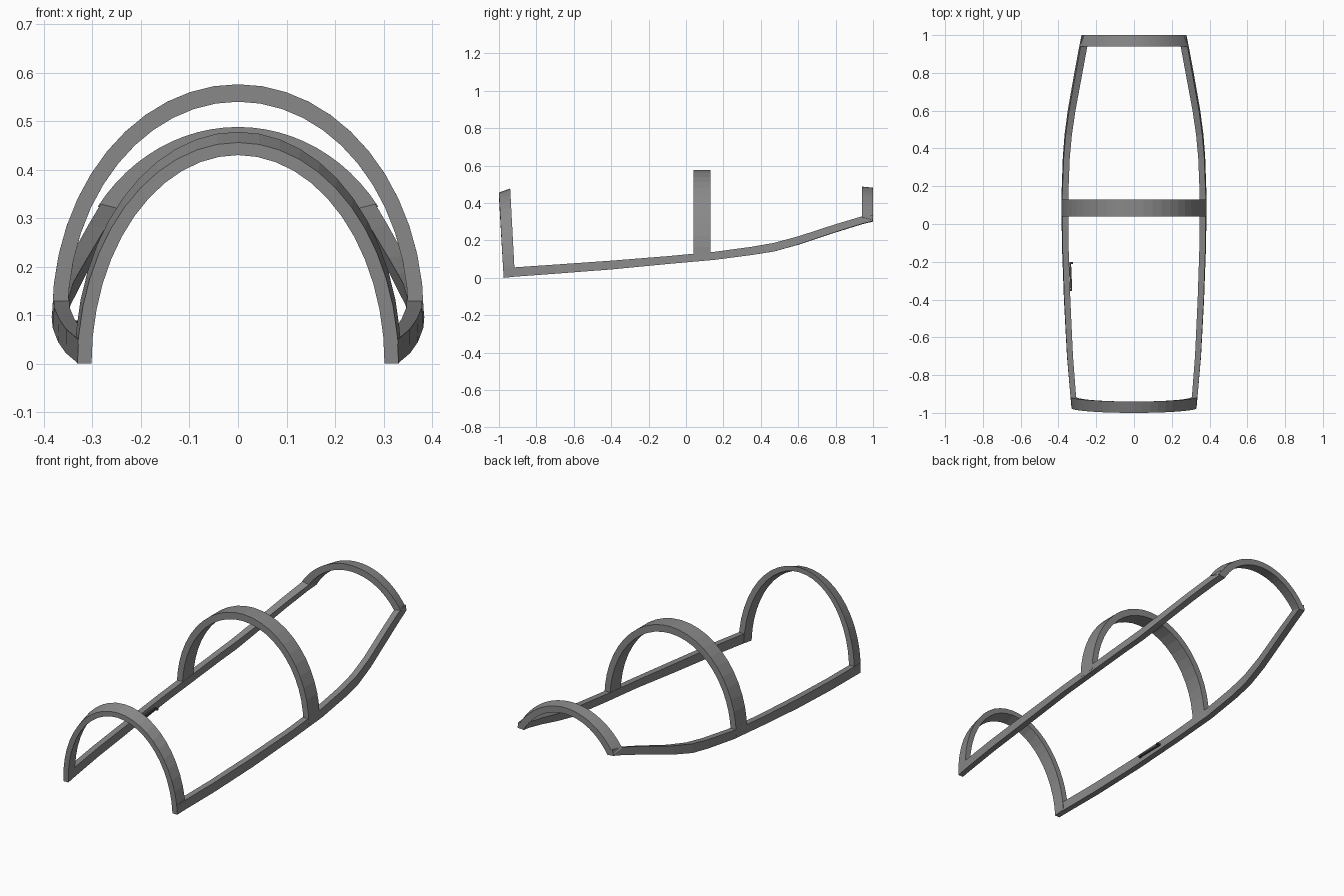
import bpy, bmesh, math
from mathutils import Vector

if "Cube" in bpy.data.objects:
    bpy.data.objects.remove(bpy.data.objects["Cube"])


def material(name, rgb):
    m = bpy.data.materials.new(name)
    m.diffuse_color = (*rgb, 1)
    m.use_nodes = True
    m.node_tree.nodes["Principled BSDF"].inputs["Base Color"].default_value = m.diffuse_color
    return m


GREY = material("frame grey", (0.25, 0.25, 0.25))
DARK = material("latch dark grey", (0.06, 0.06, 0.06))


def sweep(name, rings, mat):
    """Skin a list of four-point cross-sections and cap both ends."""
    bm = bmesh.new()
    loops = [[bm.verts.new(p) for p in r] for r in rings]
    for a, b in zip(loops, loops[1:]):
        for i in range(4):
            j = (i + 1) % 4
            bm.faces.new((a[i], a[j], b[j], b[i]))
    bm.faces.new(loops[0])
    bm.faces.new(loops[-1][::-1])
    bmesh.ops.recalc_face_normals(bm, faces=bm.faces)
    me = bpy.data.meshes.new(name)
    bm.to_mesh(me)
    bm.free()
    me.materials.append(mat)
    ob = bpy.data.objects.new(name, me)
    bpy.context.collection.objects.link(ob)
    return ob


def hoop(name, front, back, segments=24):
    """Each side: (y at foot, y at crown, ellipse centre z,
    outer (a, b, foot z), inner (a, b, foot z))."""
    def point(side, ell, t):
        y0, y1, zc = side[:3]
        a, b, foot = ell
        start = math.asin((foot - zc) / b)
        ang = start + (math.pi - 2 * start) * t
        h = (math.sin(ang) - math.sin(start)) / (1 - math.sin(start))
        return (a * math.cos(ang), y0 + (y1 - y0) * h, zc + b * math.sin(ang))

    rings = []
    for i in range(segments + 1):
        t = i / segments
        rings.append([point(front, front[3], t), point(back, back[3], t),
                      point(back, back[4], t), point(front, front[4], t)])
    return sweep(name, rings, GREY)


# Three arched hoops
hoop("front_hoop",
     (-0.975, -1.0, 0.0, (0.331, 0.456, 0.0), (0.302, 0.430, 0.0)),
     (-0.915, -0.94, 0.01, (0.336, 0.468, 0.01), (0.305, 0.442, 0.01)))
hoop("middle_hoop",
     (0.04, 0.04, 0.10, (0.383, 0.476, 0.10), (0.351, 0.440, 0.10)),
     (0.13, 0.13, 0.10, (0.383, 0.476, 0.105), (0.351, 0.440, 0.105)))
hoop("rear_hoop",
     (0.94, 0.94, 0.10, (0.354, 0.388, 0.325), (0.315, 0.355, 0.315)),
     (1.0, 1.0, 0.10, (0.333, 0.382, 0.310), (0.297, 0.350, 0.300)))

# Side rails: y, outer x, bottom z, top z, inward lean, width
STATIONS = [
    (-0.975, 0.330, 0.000, 0.050, 0.000, 0.028),
    (-0.920, 0.336, 0.006, 0.056, 0.000, 0.030),
    (-0.700, 0.355, 0.022, 0.071, 0.001, 0.031),
    (-0.400, 0.371, 0.045, 0.092, 0.002, 0.032),
    (-0.100, 0.382, 0.074, 0.116, 0.003, 0.032),
    (0.150, 0.384, 0.096, 0.139, 0.004, 0.032),
    (0.350, 0.377, 0.122, 0.166, 0.005, 0.032),
    (0.470, 0.368, 0.141, 0.187, 0.006, 0.033),
    (0.600, 0.351, 0.178, 0.222, 0.007, 0.034),
    (0.800, 0.316, 0.245, 0.287, 0.008, 0.035),
    (0.940, 0.290, 0.289, 0.329, 0.007, 0.036),
    (1.000, 0.278, 0.304, 0.334, 0.005, 0.036),
]
for side, s in (("left", -1), ("right", 1)):
    rings = []
    for y, x, zb, zt, lean, w in STATIONS:
        drop = 0.010 * max(0, (y - 0.4) / 0.6)
        rings.append([(s * x, y, zb), (s * (x - lean), y, zt),
                      (s * (x - lean - w), y, zt - drop),
                      (s * (x - w), y, zb - drop * 0.3)])
    sweep(side + "_rail", rings, GREY)


# Small latch lever on the inside of the left rail
def bar(name, p, q, r):
    p, q = Vector(p), Vector(q)
    d = (q - p).normalized()
    u = d.cross(Vector((0, 0, 1))).normalized() * r
    v = d.cross(u).normalized() * r
    sweep(name, [[c + u + v, c + u - v, c - u - v, c - u + v]
                 for c in (p, q)], DARK)


bar("latch_lever", (-0.332, -0.35, 0.078), (-0.338, -0.21, 0.084), 0.005)
bar("latch_grip", (-0.342, -0.206, 0.084), (-0.322, -0.206, 0.084), 0.005)
bar("latch_pivot", (-0.345, -0.35, 0.078), (-0.328, -0.35, 0.078), 0.006)
